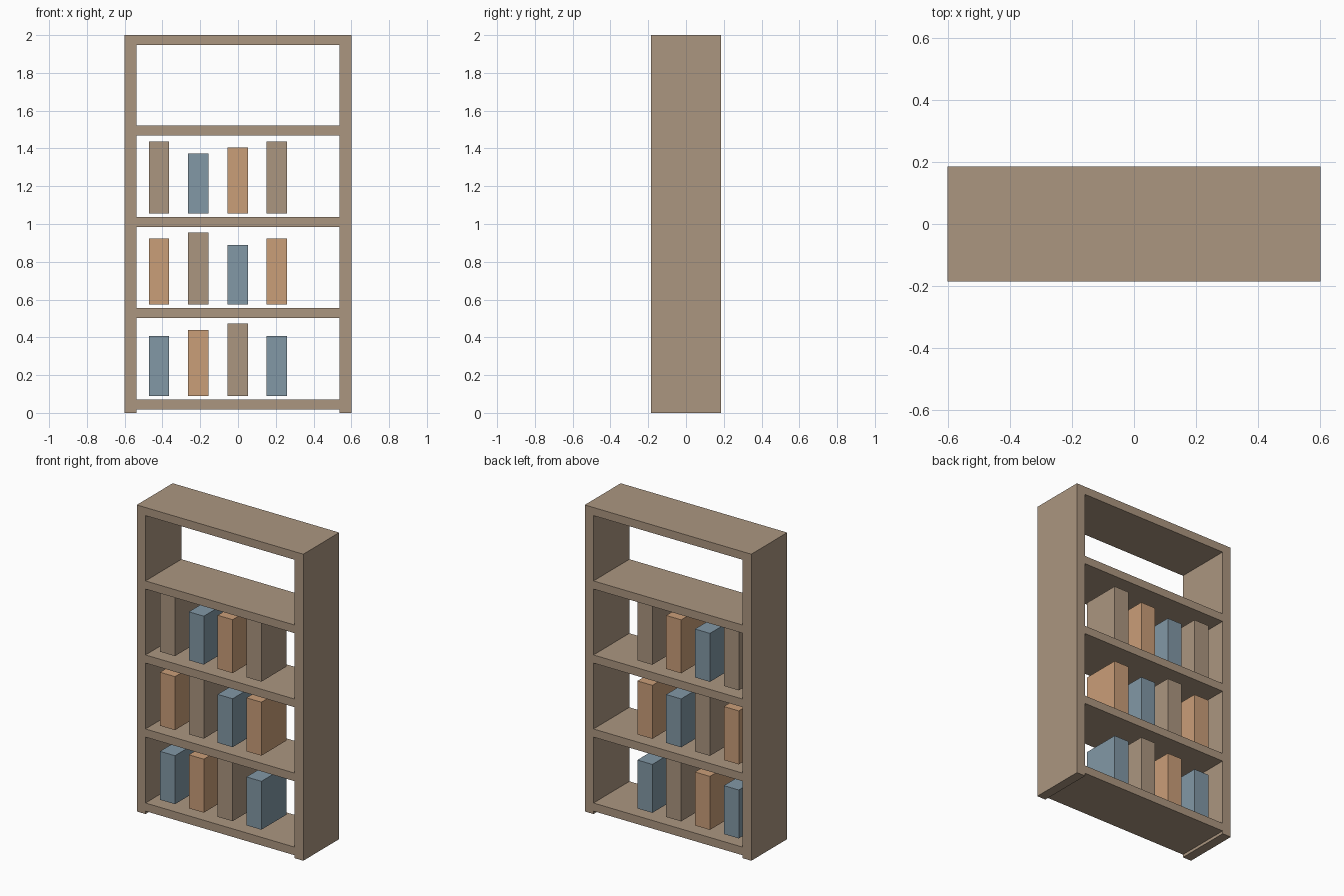
import bpy

cube = bpy.data.objects.get("Cube")
if cube:
    bpy.data.objects.remove(cube, do_unlink=True)


def material(name, rgb):
    mat = bpy.data.materials.new(name)
    mat.use_nodes = True
    mat.diffuse_color = (*rgb, 1)
    mat.node_tree.nodes["Principled BSDF"].inputs["Base Color"].default_value = (*rgb, 1)
    return mat


def box(name, low, high, mat):
    """Axis-aligned box between two corners."""
    bpy.ops.mesh.primitive_cube_add(size=1)
    ob = bpy.context.object
    ob.name = ob.data.name = name
    for v in ob.data.vertices:
        v.co = [h if c > 0 else l for c, l, h in zip(v.co, low, high)]
    ob.data.materials.append(mat)
    return ob


wood = material("brown wood", (0.41, 0.305, 0.216))
blue = material("dusty blue", (0.223, 0.314, 0.381))
orange = material("warm orange", (0.59, 0.342, 0.19))

HALF_W, INNER_W, HALF_D = 0.601, 0.538, 0.185
BOARD, SPACING, FIRST = 0.053, 0.483, 0.019

# Side panels
box("left_side", (INNER_W, -HALF_D, 0), (HALF_W, HALF_D, 2), wood)
box("right_side", (-HALF_W, -HALF_D, 0), (-INNER_W, HALF_D, 2), wood)

# Shelves and top board
for i in range(4):
    z = FIRST + i * SPACING
    box(f"shelf_{i + 1}", (-INNER_W, -HALF_D, z), (INNER_W, HALF_D, z + BOARD), wood)
box("top_board", (-INNER_W, -HALF_D, 2 - BOARD), (INNER_W, HALF_D, 2), wood)

# Books: height and colour cycle together, shifted by one on each shelf
covers = (blue, orange, wood)
for row in range(3):
    base = FIRST + BOARD + 0.018 + row * SPACING
    for col in range(4):
        kind = (row + col) % 3
        x = -0.418 + col * 0.208
        top = base + 0.316 + kind * 0.033
        box(f"book_{row + 1}_{col + 1}", (x - 0.054, -0.13, base),
            (x + 0.054, 0.13, top), covers[kind])
